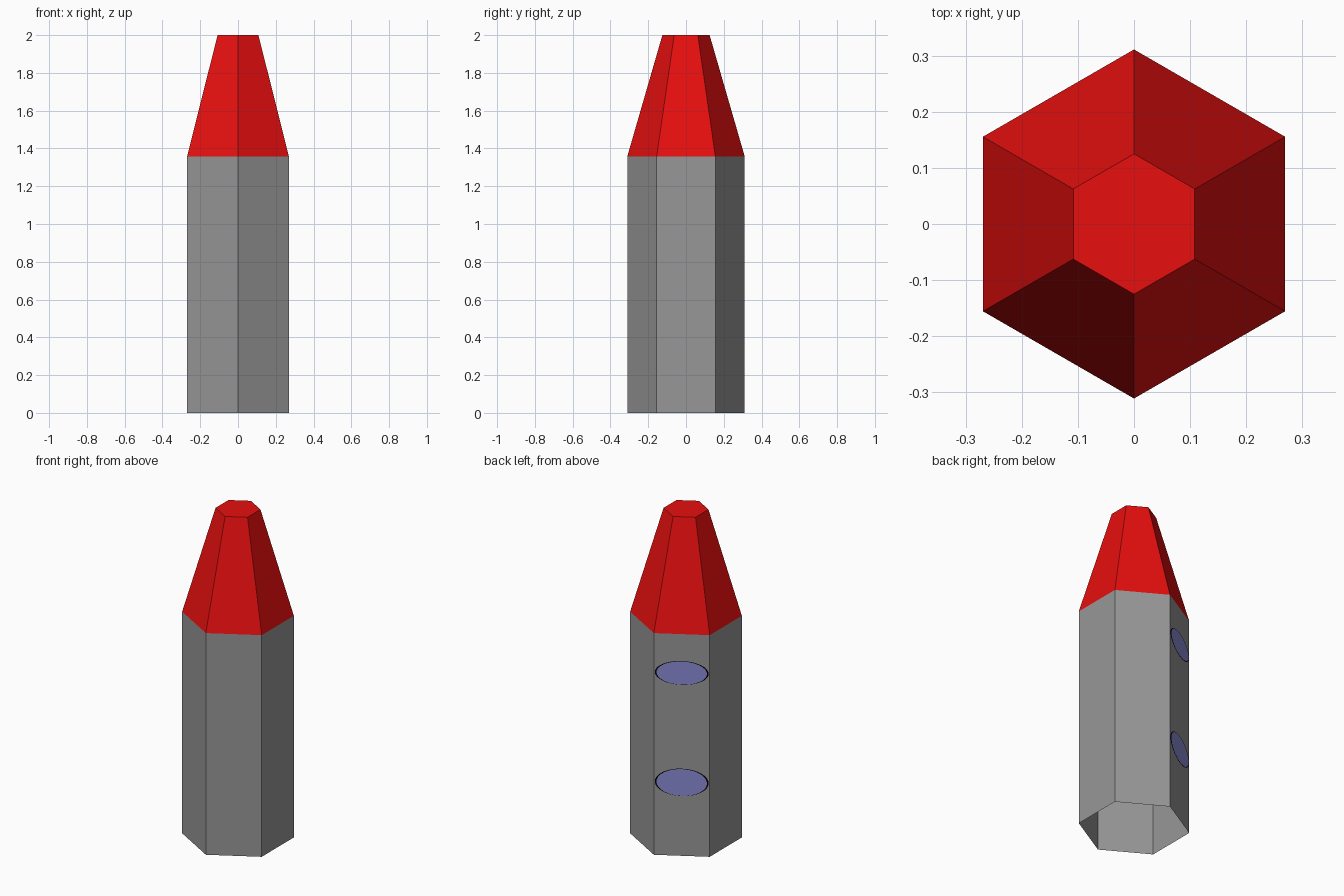
import bpy
import bmesh
from math import sin, cos, pi, radians
from mathutils import Vector

cube = bpy.data.objects.get("Cube")
if cube:
    bpy.data.objects.remove(cube, do_unlink=True)

BODY_R, TIP_R = 0.311, 0.125
BODY_TOP, TIP_TOP = 1.357, 2.0


def material(name, rgb):
    mat = bpy.data.materials.new(name)
    mat.use_nodes = True
    color = (*rgb, 1.0)
    mat.diffuse_color = color
    mat.node_tree.nodes["Principled BSDF"].inputs["Base Color"].default_value = color
    return mat


grey = material("body grey", (0.31, 0.31, 0.31))
red = material("nose red", (0.84, 0.005, 0.005))
blue = material("window blue", (0.265, 0.265, 0.68))
black = material("rim black", (0.0, 0.0, 0.0))


def finish(bm, name, mat):
    mesh = bpy.data.meshes.new(name)
    bm.to_mesh(mesh)
    bm.free()
    mesh.materials.append(mat)
    obj = bpy.data.objects.new(name, mesh)
    bpy.context.collection.objects.link(obj)
    return obj


def hex_shell(name, mat, r0, z0, r1, z1, cap_top=False):
    """Six-sided open tube with corners on the y axis."""
    bm = bmesh.new()

    def ring(r, z):
        angles = [radians(30 + 60 * i) for i in range(6)]
        return [bm.verts.new((r * cos(a), r * sin(a), z)) for a in angles]

    low, high = ring(r0, z0), ring(r1, z1)
    for i in range(6):
        j = (i + 1) % 6
        bm.faces.new((low[i], low[j], high[j], high[i]))
    if cap_top:
        bm.faces.new(high)
    return finish(bm, name, mat)


def wall_ellipse(name, mat, z, half_w, half_h, offset):
    """Flat oval lying just proud of the back wall on the -x side."""
    a = radians(120)
    normal = Vector((cos(a), sin(a), 0))
    across = Vector((-sin(a), cos(a), 0))
    center = normal * (BODY_R * cos(pi / 6) + offset) + Vector((0, 0, z))
    bm = bmesh.new()
    verts = []
    for i in range(32):
        t = 2 * pi * i / 32
        verts.append(bm.verts.new(center + across * half_w * cos(t)
                                  + Vector((0, 0, half_h * sin(t)))))
    bm.faces.new(verts)
    return finish(bm, name, mat)


# Open-bottomed body and blunt nose
hex_shell("body", grey, BODY_R, 0.0, BODY_R, BODY_TOP)
hex_shell("nose", red, BODY_R, BODY_TOP, TIP_R, TIP_TOP, cap_top=True)

# Two oval windows with thin dark rims
for label, z, half_h in (("upper", 1.12, 0.071), ("lower", 0.45, 0.082)):
    wall_ellipse(label + "_window_rim", black, z, 0.15, half_h + 0.002, 0.001)
    wall_ellipse(label + "_window", blue, z, 0.141, half_h, 0.003)
